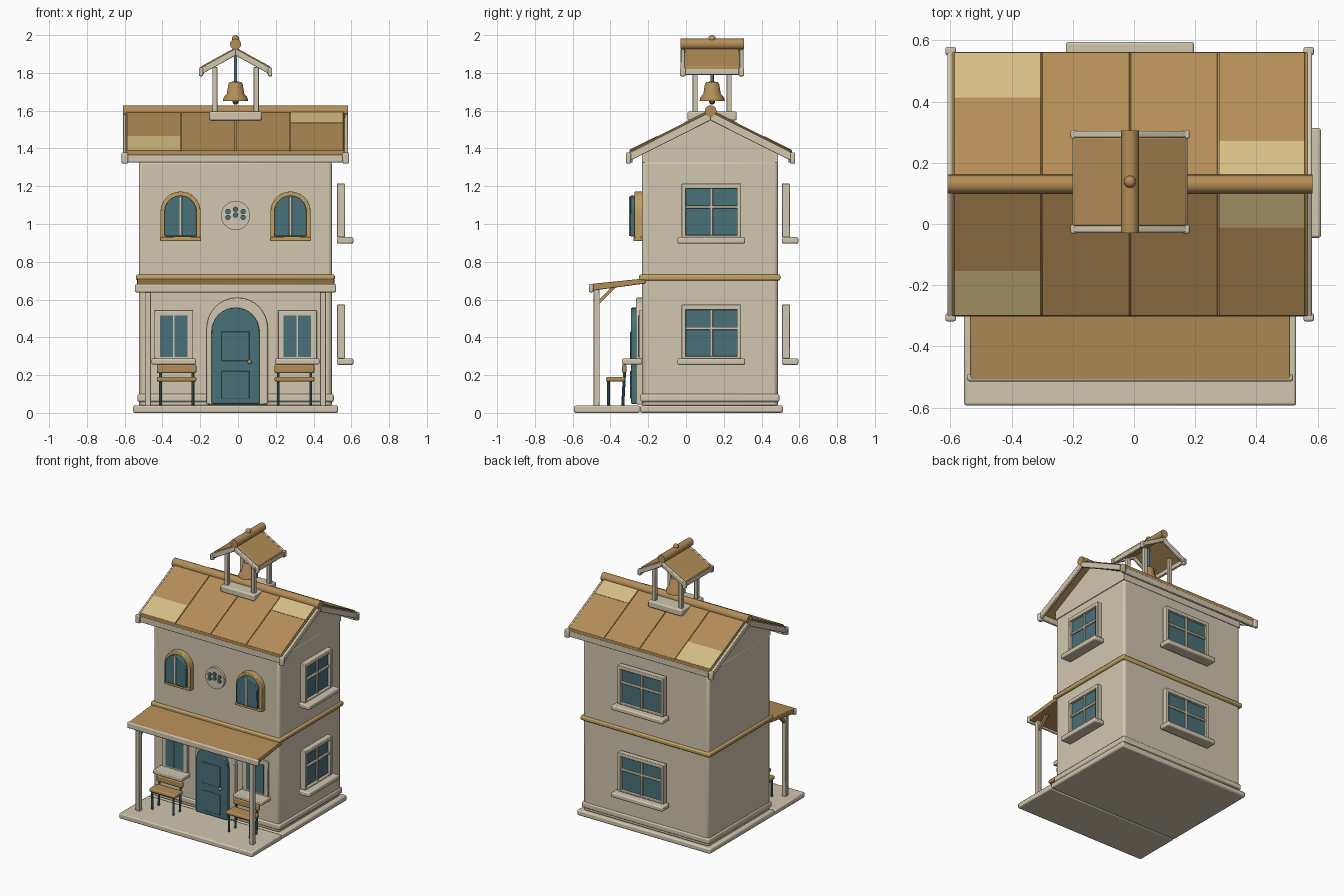
import bpy, bmesh, math
from mathutils import Vector

cube = bpy.data.objects.get("Cube")
if cube:
    bpy.data.objects.remove(cube)

CX, CY = -0.013, 0.13           # centre of the building
WALL_F, WALL_B = -0.233, 0.487  # front and back wall planes


def material(name, r, g, b):
    m = bpy.data.materials.new(name)
    m.use_nodes = True
    lin = [(c / 255) ** 2.2 for c in (r, g, b)] + [1]
    m.diffuse_color = lin
    m.node_tree.nodes["Principled BSDF"].inputs["Base Color"].default_value = lin
    return m


CREAM = material("cream", 208, 197, 174)
BROWN = material("roof_brown", 178, 140, 88)
GOLD = material("gold_trim", 192, 160, 100)
STRAW = material("straw_tile", 212, 188, 132)
TEAL = material("teal", 74, 112, 120)
DARK = material("dark_teal", 48, 76, 84)


def finish(name, bm, mat, bevel=0.0):
    bmesh.ops.recalc_face_normals(bm, faces=bm.faces)
    me = bpy.data.meshes.new(name)
    bm.to_mesh(me)
    bm.free()
    me.materials.append(mat)
    ob = bpy.data.objects.new(name, me)
    bpy.context.collection.objects.link(ob)
    bpy.context.view_layer.objects.active = ob
    bpy.ops.object.select_all(action="DESELECT")
    ob.select_set(True)
    bpy.ops.object.shade_smooth_by_angle(angle=math.radians(35))
    if bevel:
        mod = ob.modifiers.new("soft_edges", "BEVEL")
        mod.width, mod.segments, mod.limit_method = bevel, 2, "ANGLE"
        mod.angle_limit = math.radians(40)
    return ob


def prism(name, axis, pts, a, b, mat, bevel=0.0):
    """Extrude a profile along x (points are y, z) or along y (points are x, z)."""
    bm = bmesh.new()
    put = (lambda p: (a, p[0], p[1])) if axis == "x" else (lambda p: (p[0], a, p[1]))
    face = bm.faces.new([bm.verts.new(put(p)) for p in pts])
    ext = bmesh.ops.extrude_face_region(bm, geom=[face])["geom"]
    step = Vector((b - a, 0, 0)) if axis == "x" else Vector((0, b - a, 0))
    bmesh.ops.translate(bm, vec=step, verts=[v for v in ext if isinstance(v, bmesh.types.BMVert)])
    return finish(name, bm, mat, bevel)


def box(name, x, y, z, mat, bevel=0.004):
    pts = [(x[0], z[0]), (x[1], z[0]), (x[1], z[1]), (x[0], z[1])]
    return prism(name, "y", pts, y[0], y[1], mat, bevel)


def around(c, half):
    return (c - half, c + half)


def rod(name, p, q, r, mat, sides=20):
    p, q = Vector(p), Vector(q)
    bm = bmesh.new()
    bmesh.ops.create_cone(bm, cap_ends=True, segments=sides, radius1=r, radius2=r, depth=(q - p).length)
    bm.transform((q - p).to_track_quat("Z", "Y").to_matrix().to_4x4())
    bmesh.ops.translate(bm, vec=(p + q) / 2, verts=bm.verts)
    return finish(name, bm, mat)


def ball(name, c, r, mat):
    bm = bmesh.new()
    bmesh.ops.create_uvsphere(bm, u_segments=16, v_segments=10, radius=r)
    bmesh.ops.translate(bm, vec=c, verts=bm.verts)
    return finish(name, bm, mat)


def arch(name, c, half, z0, z1, y0, y1, mat, bevel=0.004):
    spring = z1 - half
    pts = [(c - half, z0), (c + half, z0)]
    pts += [(c + half * math.cos(t * math.pi / 16), spring + half * math.sin(t * math.pi / 16)) for t in range(17)]
    return prism(name, "y", pts, y0, y1, mat, bevel)


def slope(name, axis, c, top, s, d0, d1, k, thick, a, b, mat, bevel=0.003):
    """One pitched slab falling away from a ridge at c, on side s, with gradient k."""
    pts = [(c + s * d0, top - k * d0), (c + s * d1, top - k * d1)]
    pts += [(u, z - thick) for u, z in reversed(pts)]
    return prism(name, axis, pts, a, b, mat, bevel)


# Ground slabs and walls
box("base_slab", (-0.555, 0.53), (-0.243, 0.513), (0, 0.04), CREAM, 0.01)
box("porch_slab", (-0.555, 0.53), (-0.593, -0.245), (0, 0.038), CREAM, 0.008)
box("walls", (-0.525, 0.497), (WALL_F, WALL_B), (0.03, 1.335), CREAM, 0.018)
box("skirting", (-0.533, 0.507), (-0.241, 0.495), (0.058, 0.1), CREAM, 0.01)
box("floor_band", (-0.54, 0.513), (-0.248, 0.5), (0.7, 0.733), GOLD, 0.01)
prism("gable", "x", [(WALL_F, 1.325), (WALL_B, 1.325), (WALL_B, 1.385), (CY, 1.57), (WALL_F, 1.385)],
      -0.527, 0.499, CREAM)

# Main roof with panels, pale tiles, barge boards and fascias
seams = [-0.59, -0.302, -0.013, 0.275, 0.56]
TOP = 1.605
for s, side in ((-1, "front"), (1, "back")):
    slope(f"{side}_roof_deck", "x", CY, TOP - 0.006, s, 0, 0.43, 0.5, 0.03, -0.595, 0.567, BROWN)
    for i in range(4):
        slope(f"{side}_roof_panel_{i}", "x", CY, TOP, s, 0, 0.43, 0.5, 0.02,
              seams[i] + 0.002, seams[i + 1] - 0.002, BROWN, 0.002)
    for i, d0, d1 in ((0, 0.283, 0.428), (3, 0.02, 0.141)):
        slope(f"{side}_pale_tile_{i}", "x", CY, TOP + 0.002, s, d0, d1, 0.5, 0.005,
              seams[i] + 0.003, seams[i + 1] - 0.003, STRAW, 0)
    for x in (-0.61, 0.56):
        slope(f"{side}_barge_board", "x", CY, TOP - 0.012, s, 0, 0.445, 0.5, 0.045, x, x + 0.022, CREAM, 0.005)
        box(f"{side}_barge_end", around(x + 0.011, 0.017), around(CY + s * 0.435, 0.013), (1.32, 1.378), CREAM, 0.006)
    box(f"{side}_fascia", (-0.59, 0.565), around(CY + s * 0.422, 0.01), (1.325, 1.368), CREAM)
rod("roof_ridge", (-0.61, CY, 1.597), (0.583, CY, 1.597), 0.031, BROWN)

# Bell tower
TY = 0.138
box("tower_base", around(CX, 0.138), around(TY, 0.13), (1.548, 1.595), CREAM, 0.008)
for sx in (-1, 1):
    for sy in (-1, 1):
        box("tower_post", around(CX + sx * 0.109, 0.014), around(TY + sy * 0.09, 0.014), (1.59, 1.83), CREAM)
    slope("tower_roof", "y", CX, 1.935, sx, 0, 0.185, 0.55, 0.025, TY - 0.145, TY + 0.145, BROWN, 0.006)
    box("tower_fascia", around(CX + sx * 0.178, 0.01), around(TY, 0.15), (1.79, 1.822), CREAM)
    for sy in (-1, 1):
        y = TY + sy * 0.155
        slope("tower_barge", "y", CX, 1.928, sx, 0, 0.19, 0.55, 0.036, y - 0.011, y + 0.011, CREAM, 0.005)
        box("tower_barge_end", around(CX + sx * 0.183, 0.011), around(y, 0.014), (1.782, 1.828), CREAM, 0.005)
rod("tower_ridge", (CX, TY - 0.168, 1.952), (CX, TY + 0.168, 1.952), 0.029, BROWN)
ball("finial", (CX, TY, 1.98), 0.02, BROWN)
rod("bell_hanger", (CX, TY, 1.74), (CX, TY, 1.92), 0.009, TEAL, 12)
ball("bell_clapper", (CX, TY, 1.648), 0.016, DARK)
bell = bmesh.new()
outline = [(0, 1.755), (0.03, 1.752), (0.038, 1.74), (0.046, 1.69), (0.064, 1.668), (0.066, 1.65), (0.055, 1.65), (0, 1.7)]
ring = [bell.verts.new((CX + r, TY, z)) for r, z in outline]
edges = [bell.edges.new(pair) for pair in zip(ring, ring[1:])]
bmesh.ops.spin(bell, geom=ring + edges, cent=(CX, TY, 0), axis=(0, 0, 1), angle=math.tau, steps=24)
bmesh.ops.remove_doubles(bell, verts=bell.verts, dist=0.0005)
finish("bell", bell, BROWN)

# Porch roof, posts and braces
prism("porch_roof", "x", [(-0.51, 0.645), (-0.215, 0.685), (-0.215, 0.712), (-0.51, 0.682)], -0.535, 0.51, BROWN, 0.004)
box("porch_beam", (-0.545, 0.52), (-0.514, -0.49), (0.638, 0.682), CREAM, 0.007)
for s in (-1, 1):
    px = CX + s * 0.463
    box("porch_post", around(px, 0.016), (-0.49, -0.457), (0.035, 0.66), CREAM)
    prism("porch_brace", "x", [(-0.46, 0.575), (-0.46, 0.6), (-0.395, 0.665), (-0.37, 0.665)],
          px - 0.01, px + 0.01, BROWN)

# Front door
arch("door_frame", CX + 0.009, 0.162, 0.045, 0.61, -0.264, WALL_F + 0.01, CREAM, 0.006)
arch("door", CX, 0.127, 0.048, 0.557, -0.292, -0.25, TEAL, 0.006)
for z in ((0.275, 0.43), (0.075, 0.222)):
    box("door_panel", around(CX, 0.074), (-0.297, -0.285), z, TEAL, 0.004)
ball("door_knob", (0.062, -0.298, 0.27), 0.011, GOLD)

for s in (-1, 1):
    # Arched upper windows
    c = CX + s * 0.291
    arch("arch_frame", c, 0.106, 0.912, 1.172, -0.272, WALL_F + 0.01, GOLD, 0.005)
    arch("arch_glass", c, 0.085, 0.935, 1.15, -0.296, -0.26, TEAL, 0.006)
    box("arch_mullion", around(c, 0.007), (-0.301, -0.28), (0.937, 1.145), CREAM, 0.002)
    box("arch_sill", around(c, 0.108), (-0.278, WALL_F), (0.91, 0.932), GOLD)
    # Lower front windows
    c = CX + s * 0.327
    box("front_window_frame", around(c, 0.103), (-0.25, WALL_F + 0.01), (0.28, 0.542), CREAM)
    for k in (-1, 1):
        box("front_window_glass", around(c + k * 0.038, 0.035), (-0.254, -0.24), (0.297, 0.515), TEAL, 0)
    box("front_window_sill", around(c, 0.117), (-0.338, WALL_F), (0.257, 0.287), CREAM, 0.006)
    # Benches
    c = CX + s * 0.312
    box("bench_seat", around(c, 0.105), (-0.423, -0.325), (0.165, 0.191), BROWN, 0.008)
    box("bench_back", around(c, 0.105), (-0.338, -0.315), (0.21, 0.257), BROWN, 0.008)
    for k in (-1, 1):
        x = c + k * 0.086
        rod("bench_front_leg", (x, -0.41, 0.036), (x, -0.41, 0.17), 0.008, TEAL, 10)
        rod("bench_back_leg", (x, -0.335, 0.036), (x, -0.325, 0.225), 0.008, TEAL, 10)

# Round plaque with six studs
rod("plaque", (CX, WALL_F + 0.01, 1.045), (CX, -0.252, 1.045), 0.077, CREAM, 32)
for k in (-1, 0, 1):
    for z in (1.035, 1.066):
        z += 0.012 * (k == 0)
        rod("plaque_stud", (CX + k * 0.04, -0.25, z), (CX + k * 0.04, -0.26, z), 0.014, TEAL, 12)


def cross_window(name, side, c, half, z0):
    """Four-pane window standing just off the back or right wall."""
    near = 0.524 if side == "right" else 0.508

    def part(label, u, d, z, mat, bevel=0.004):
        depth = (near + d[0], near + d[1])
        x, y = (depth, u) if side == "right" else (u, depth)
        box(f"{name}_{label}", x, y, z, mat, bevel)

    z1 = z0 + 0.285
    part("glass", around(c, half - 0.01), (0.01, 0.022), (z0, z1 - 0.01), TEAL, 0)
    for s in (-1, 1):
        part("jamb", around(c + s * (half - 0.011), 0.011), (0, 0.042), (z0, z1), CREAM)
    part("head", around(c, half), (0, 0.042), (z1 - 0.027, z1), CREAM)
    part("foot", around(c, half), (0, 0.042), (z0, z0 + 0.012), CREAM)
    part("mullion", around(c, 0.008), (0.005, 0.034), (z0, z1 - 0.01), CREAM)
    part("crossbar", around(c, half - 0.01), (0.005, 0.034), around(z0 + 0.16, 0.008), CREAM)
    part("sill", around(c, half + 0.022), (0, 0.087), (z0 - 0.034, z0), CREAM, 0.008)


# Side and back windows on both floors
for floor, z0 in (("lower", 0.288), ("upper", 0.93)):
    cross_window(f"{floor}_right_window", "right", 0.134, 0.157, z0)
    cross_window(f"{floor}_back_window", "back", CX, 0.187, z0)
